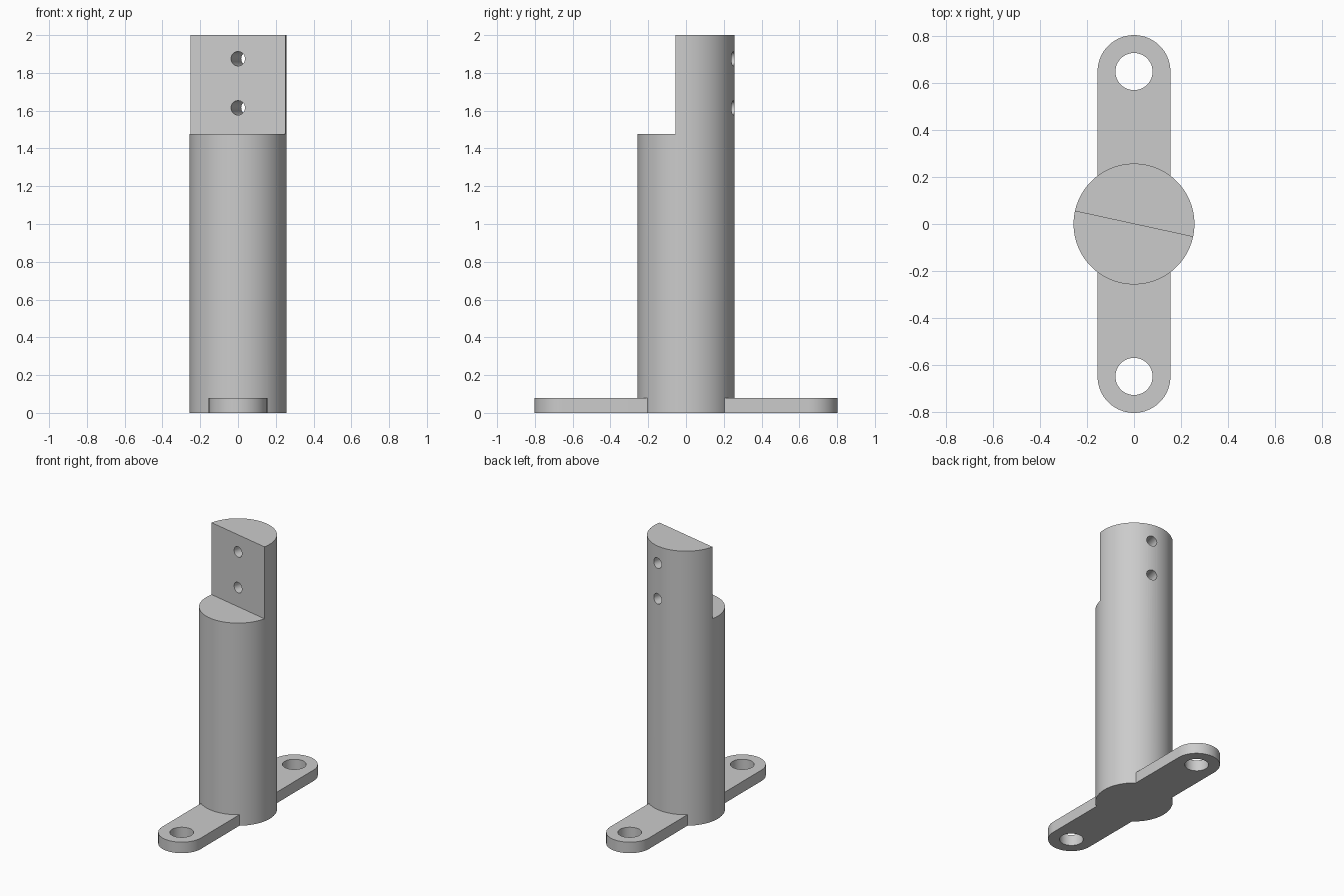
import bpy, bmesh, math
from mathutils import Matrix

if "Cube" in bpy.data.objects:
    bpy.data.objects.remove(bpy.data.objects["Cube"])

R = 0.257          # post radius
TILT = math.radians(-12.3)   # heading of the flat cut at the top
STEP = 1.476       # height of the step

grey = bpy.data.materials.new("plain grey")
grey.diffuse_color = (0.6, 0.6, 0.6, 1)
grey.use_nodes = True
grey.node_tree.nodes["Principled BSDF"].inputs["Base Color"].default_value = grey.diffuse_color


def prism(name, outline, z0, z1):
    """Extrude a flat outline upward into a solid object."""
    bm = bmesh.new()
    face = bm.faces.new([bm.verts.new((x, y, z0)) for x, y in outline])
    ext = bmesh.ops.extrude_face_region(bm, geom=[face])
    tops = [v for v in ext["geom"] if isinstance(v, bmesh.types.BMVert)]
    bmesh.ops.translate(bm, verts=tops, vec=(0, 0, z1 - z0))
    bmesh.ops.recalc_face_normals(bm, faces=bm.faces)
    mesh = bpy.data.meshes.new(name)
    bm.to_mesh(mesh)
    bm.free()
    mesh.materials.append(grey)
    ob = bpy.data.objects.new(name, mesh)
    bpy.context.collection.objects.link(ob)
    return ob


def arc(cx, cy, r, a0, a1, n):
    return [(cx + r * math.cos(math.radians(a0 + (a1 - a0) * i / n)),
             cy + r * math.sin(math.radians(a0 + (a1 - a0) * i / n)))
            for i in range(n + 1)]


def boolean(ob, tool, operation):
    """Apply a boolean and drop the tool object."""
    mod = ob.modifiers.new("bool", "BOOLEAN")
    mod.object, mod.operation, mod.solver = tool, operation, "EXACT"
    bpy.context.view_layer.objects.active = ob
    bpy.ops.object.modifier_apply(modifier=mod.name)
    bpy.data.objects.remove(tool, do_unlink=True)


# round post
post = prism("mounting_post", arc(0, 0, R, 0, 360, 96)[:-1], 0, 2)

# flat cut that leaves a half round at the top
cut = prism("step_cutter", [(-1, -1), (1, -1), (1, 0), (-1, 0)], STEP, 2.2)
cut.data.transform(Matrix.Rotation(TILT, 4, "Z"))
boolean(post, cut, "DIFFERENCE")

# two screw holes square to the flat
for z in (1.875, 1.615):
    hole = prism("screw_hole_cutter", arc(0, 0, 0.038, 0, 360, 32)[:-1], -0.5, 0.5)
    hole.data.transform(Matrix.Translation((0, 0, z)) @ Matrix.Rotation(TILT, 4, "Z")
                        @ Matrix.Rotation(math.pi / 2, 4, "X"))
    boolean(post, hole, "DIFFERENCE")

# base plate with rounded ends and bolt holes
W, C = 0.155, 0.648
plate = prism("base_plate", arc(0, C, W, 0, 180, 32) + arc(0, -C, W, 180, 360, 32), 0, 0.08)
for s in (-1, 1):
    bolt = prism("bolt_hole_cutter", arc(0, s * C, 0.079, 0, 360, 48)[:-1], -0.1, 0.2)
    boolean(plate, bolt, "DIFFERENCE")
boolean(post, plate, "UNION")

# smooth round sides, sharp edges kept
post.select_set(True)
bpy.context.view_layer.objects.active = post
bpy.ops.object.shade_smooth_by_angle(angle=math.radians(30))
